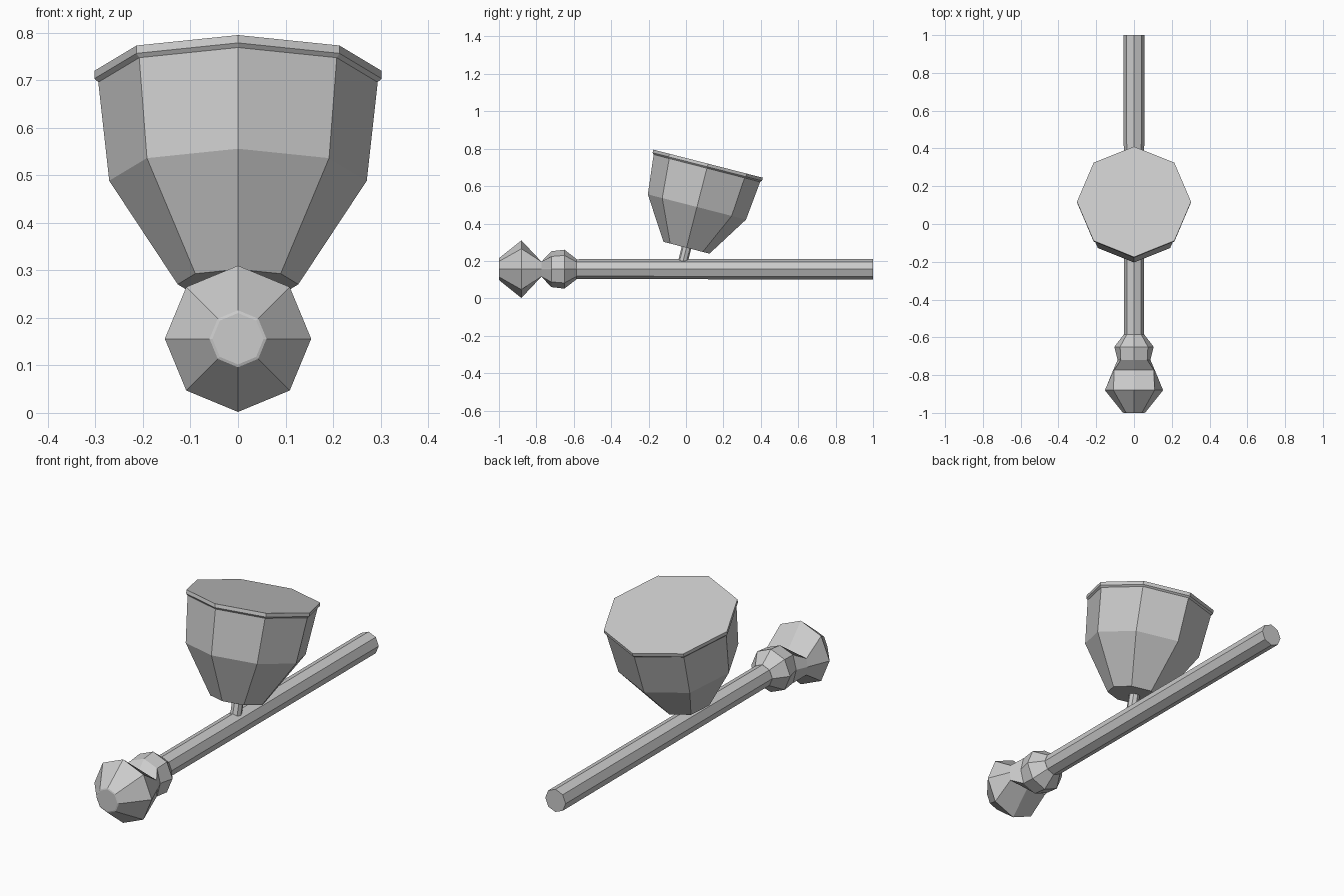
import bpy, bmesh, math
from mathutils import Matrix, Vector

if "Cube" in bpy.data.objects:
    bpy.data.objects.remove(bpy.data.objects["Cube"])

N = 8
ROD_Z = 0.156


def ring(r):
    """Octagon with corners on the axes."""
    return [(r * math.cos(i * math.tau / N), r * math.sin(i * math.tau / N)) for i in range(N)]


def squashed(side, cx, cz, top):
    """Eight-point section given by its side, corner and top points."""
    return [(side, 0), (cx, cz), (0, top), (-cx, cz),
            (-side, 0), (-cx, -cz), (0, -top), (cx, -cz)]


def loft(name, sections, matrix):
    """Skin a list of (height, section) along local z and cap both ends."""
    bm = bmesh.new()
    rows = [[bm.verts.new((x, y, h)) for x, y in pts] for h, pts in sections]
    for a, b in zip(rows, rows[1:]):
        for i in range(N):
            j = (i + 1) % N
            bm.faces.new((a[i], a[j], b[j], b[i]))
    bm.faces.new(rows[0])
    bm.faces.new(rows[-1])
    bmesh.ops.transform(bm, matrix=matrix, verts=bm.verts)
    bmesh.ops.recalc_face_normals(bm, faces=bm.faces)
    me = bpy.data.meshes.new(name)
    bm.to_mesh(me)
    bm.free()
    ob = bpy.data.objects.new(name, me)
    bpy.context.collection.objects.link(ob)
    return ob


# Local z runs toward the front (-y); local y stays up
along = Matrix.Translation((0, 0, ROD_Z)) @ Matrix.Rotation(math.radians(90), 4, 'X')

# Long rod
loft("rod", [(-1.0, ring(0.055)), (0.60, ring(0.053))], along)

# Turned knob with a pinched neck and a smaller bead
loft("knob", [
    (0.585, ring(0.054)),
    (0.65, ring(0.104)),
    (0.72, squashed(0.087, 0.070, 0.068, 0.096)),
    (0.773, squashed(0.110, 0.105, 0.040, 0.040)),
    (0.88, ring(0.154)),
    (0.998, ring(0.060)),
    (1.0, ring(0.054)),
], along)

# Bowl frame: origin at the centre of the rim, leaning to the back
tilt = Matrix.Translation(Vector((0, 0.118, 0.72))) @ Matrix.Rotation(math.radians(-14.4), 4, 'X')

# Closed bowl with a thin rim
loft("bowl", [
    (-0.464, ring(0.127)),
    (-0.239, ring(0.271)),
    (-0.025, ring(0.294)),
    (-0.017, ring(0.302)),
    (0.0, ring(0.302)),
], tilt)

# Short stem joining bowl and rod
loft("stem", [(-0.56, ring(0.026)), (-0.45, ring(0.026))], tilt)
